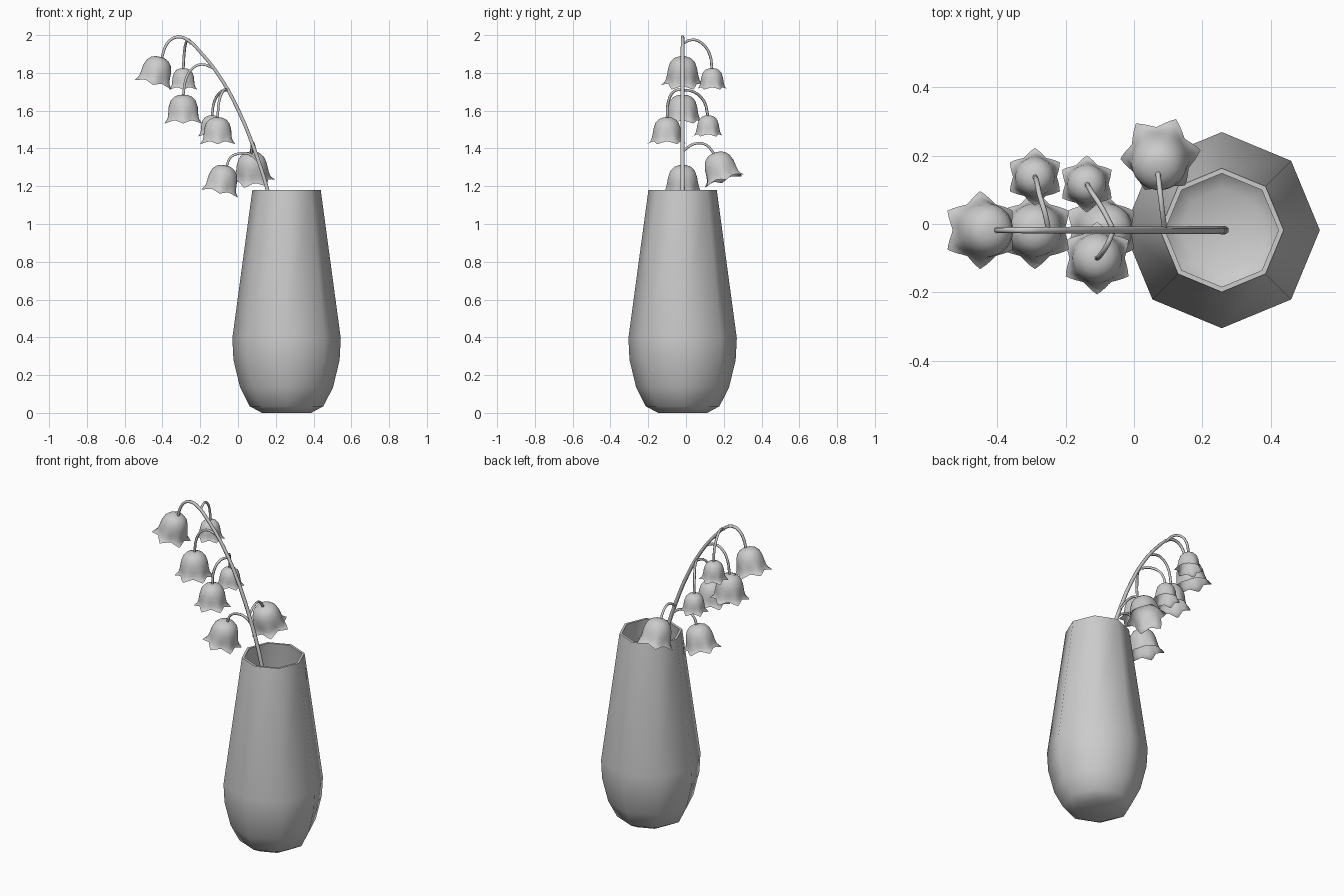
import bpy, bmesh, math
from mathutils import Vector, Matrix

if "Cube" in bpy.data.objects:
    bpy.data.objects.remove(bpy.data.objects["Cube"])

CX, CY = 0.257, -0.018


def lathe(name, rings, n, loc, angle, quat=None, scale=1.0, phase=0.0, lobes=0):
    """Rings are (radius, z) or, with lobes, (valley r, valley z, tip r, tip z)."""
    bm = bmesh.new()
    prev = None
    for ring in rings:
        if ring[0] == 0:
            cur = [bm.verts.new((0, 0, ring[1]))]
        else:
            cur = []
            for i in range(n):
                r, z = ring[0], ring[1]
                if len(ring) == 4:
                    t = (i / n * lobes) % 1.0
                    w = (1 - 2 * min(t, 1 - t)) ** 1.4
                    r += (ring[2] - r) * w
                    z += (ring[3] - z) * w
                a = 2 * math.pi * i / n + phase
                cur.append(bm.verts.new((r * math.cos(a), r * math.sin(a), z)))
        if prev:
            for i in range(n):
                j = (i + 1) % n
                if len(prev) == 1:
                    bm.faces.new((prev[0], cur[i], cur[j]))
                elif len(cur) == 1:
                    bm.faces.new((prev[i], prev[j], cur[0]))
                else:
                    bm.faces.new((prev[i], prev[j], cur[j], cur[i]))
        prev = cur
    bmesh.ops.recalc_face_normals(bm, faces=bm.faces)
    me = bpy.data.meshes.new(name)
    bm.to_mesh(me)
    bm.free()
    ob = bpy.data.objects.new(name, me)
    bpy.context.collection.objects.link(ob)
    rot = quat.to_matrix().to_4x4() if quat else Matrix()
    me.transform(Matrix.Translation(loc) @ rot @ Matrix.Scale(scale, 4))
    bpy.ops.object.select_all(action='DESELECT')
    ob.select_set(True)
    bpy.context.view_layer.objects.active = ob
    bpy.ops.object.shade_smooth_by_angle(angle=math.radians(angle))
    return ob


def tube(name, pts, radius, end=1.0, res=3):
    """Round smooth stalk through the points, tapering to end * radius."""
    cu = bpy.data.curves.new(name, 'CURVE')
    cu.dimensions = '3D'
    cu.bevel_depth = radius
    cu.bevel_resolution = 1
    cu.resolution_u = res
    cu.use_fill_caps = True
    sp = cu.splines.new('BEZIER')
    sp.bezier_points.add(len(pts) - 1)
    for i, (b, p) in enumerate(zip(sp.bezier_points, pts)):
        b.co = p
        b.handle_left_type = b.handle_right_type = 'AUTO'
        b.radius = 1 + (end - 1) * i / (len(pts) - 1)
    ob = bpy.data.objects.new(name, cu)
    bpy.context.collection.objects.link(ob)
    return ob


# Vase: eight-sided, with an inner wall and floor
outer = [(0, 0), (0.13, 0.0), (0.195, 0.035), (0.246, 0.135), (0.281, 0.28),
         (0.287, 0.395), (0.181, 1.18)]
inner = [(0.166, 1.18), (0.272, 0.395), (0.266, 0.285), (0.232, 0.145),
         (0.185, 0.05), (0.122, 0.015), (0, 0.015)]
lathe("vase", outer + inner, 8, (CX, CY, 0), 50)

# Main stem
stem = [(0.265, 0.03), (0.262, 0.45), (0.225, 0.85), (0.156, 1.18), (0.085, 1.40),
        (0.0, 1.606), (-0.087, 1.765), (-0.19, 1.90), (-0.28, 1.982), (-0.315, 1.99),
        (-0.35, 1.98), (-0.384, 1.94), (-0.405, 1.87)]
tube("main_stem", [(x, CY, z) for x, z in stem], 0.0125, 0.65)

# Flower stalks
stalks = {
    "upper_back": [(-0.25, CY, 1.955), (-0.26, 0.03, 1.975), (-0.275, 0.08, 1.96),
                   (-0.285, 0.125, 1.90), (-0.29, 0.138, 1.815)],
    "upper": [(-0.13, CY, 1.825), (-0.19, CY, 1.845), (-0.24, CY, 1.825),
              (-0.275, CY, 1.77), (-0.29, CY, 1.675)],
    "middle_front": [(-0.06, CY, 1.71), (-0.078, -0.06, 1.705),
                     (-0.1, -0.093, 1.65), (-0.108, -0.1, 1.555)],
    "middle_back": [(-0.06, CY, 1.71), (-0.09, 0.04, 1.70),
                    (-0.125, 0.095, 1.65), (-0.138, 0.117, 1.565)],
    "lower": [(0.11, CY, 1.33), (0.06, CY, 1.37), (0.005, CY, 1.373),
              (-0.04, CY, 1.352), (-0.062, CY, 1.30)],
    "lower_back": [(0.09, CY, 1.385), (0.082, 0.045, 1.425), (0.075, 0.105, 1.42),
                   (0.07, 0.15, 1.37)],
}
for key, pts in stalks.items():
    tube(key + "_stalk", pts, 0.0075)

# Bell flowers: six pointed lobes flaring at the mouth
bell = [(0, 0), (0.025, -0.002), (0.048, -0.012), (0.066, -0.032), (0.077, -0.065),
        (0.079, -0.095, 0.083, -0.1), (0.08, -0.115, 0.09, -0.127),
        (0.083, -0.128, 0.1, -0.145), (0.087, -0.137, 0.114, -0.153)]
down = Vector((0, 0, -1))
flowers = [  # name, top point, mouth direction, scale, turn in degrees
    ("tip", (-0.412, CY, 1.885), (-0.26, 0, -1), 1.0, 30),
    ("upper_back", (-0.29, 0.138, 1.825), (0, 0, -1), 0.74, 30),
    ("upper", (-0.29, CY, 1.685), (0, 0, -1), 1.0, 30),
    ("middle_front", (-0.108, -0.1, 1.565), (0, 0, -1), 0.93, 30),
    ("middle_back", (-0.138, 0.117, 1.575), (0, 0, -1), 0.73, 30),
    ("lower", (-0.065, CY, 1.31), (-0.22, 0, -1), 1.0, 30),
    ("lower_back", (0.07, 0.155, 1.378), (0.05, 0.32, -1), 1.04, 7),
]
for name, top, direction, s, turn in flowers:
    q = down.rotation_difference(Vector(direction).normalized())
    lathe(name + "_bell", bell, 48, top, 60, q, s, math.radians(turn), 6)
